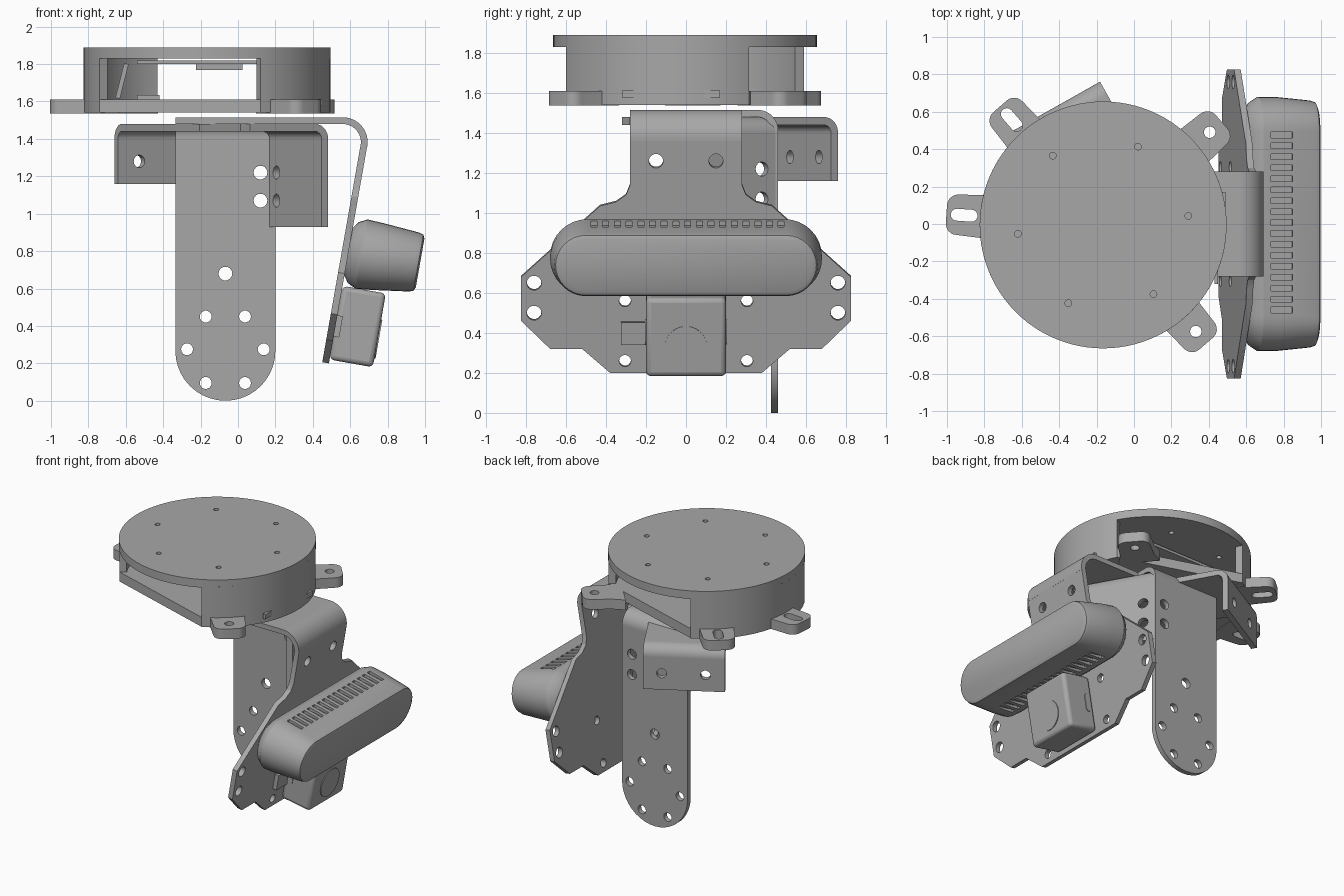
import bpy, bmesh, math
from mathutils import Matrix, Vector

if "Cube" in bpy.data.objects:
    bpy.data.objects.remove(bpy.data.objects["Cube"])

grey = bpy.data.materials.new("plain grey")
grey.use_nodes = True
colour = (0.39, 0.39, 0.39, 1)
grey.diffuse_color = colour
grey.node_tree.nodes["Principled BSDF"].inputs["Base Color"].default_value = colour
parts = []


def add(name, mesh, frame=Matrix()):
    ob = bpy.data.objects.new(name, mesh)
    bpy.context.collection.objects.link(ob)
    ob.matrix_world = frame
    mesh.materials.clear()
    mesh.materials.append(grey)
    parts.append(ob)
    return ob


def make_frame(origin, right, up):
    right, up = Vector(right).normalized(), Vector(up).normalized()
    m = Matrix((right, up, right.cross(up))).transposed().to_4x4()
    m.translation = origin
    return m


def arc(x, y, r, a0, a1, n=16):
    steps = [math.radians(a0 + (a1 - a0) * i / n) for i in range(n + 1)]
    return [(x + r * math.cos(a), y + r * math.sin(a)) for a in steps]


def hole(x, y, r, n=14):
    return arc(x, y, r, 0, 360, n)[:-1]


def sheet(name, outline, thick, frame, holes=()):
    """Flat plate cut from an outline with holes, centred on its own plane."""
    cu = bpy.data.curves.new(name, 'CURVE')
    cu.dimensions, cu.fill_mode, cu.extrude = '2D', 'BOTH', thick / 2
    for pts in [outline, *holes]:
        sp = cu.splines.new('POLY')
        sp.points.add(len(pts) - 1)
        for p, (x, y) in zip(sp.points, pts):
            p.co = (x, y, 0, 1)
        sp.use_cyclic_u = True
    tmp = bpy.data.objects.new(name, cu)
    mesh = bpy.data.meshes.new_from_object(tmp)
    bpy.data.objects.remove(tmp)
    return add(name, mesh, frame)


def box(name, size, loc, frame=Matrix(), bevel=0):
    bm = bmesh.new()
    bmesh.ops.create_cube(bm, size=1)
    bmesh.ops.scale(bm, vec=size, verts=bm.verts)
    bmesh.ops.translate(bm, vec=loc, verts=bm.verts)
    mesh = bpy.data.meshes.new(name)
    bm.to_mesh(mesh)
    bm.free()
    ob = add(name, mesh, frame)
    if bevel:
        mod = ob.modifiers.new("round", 'BEVEL')
        mod.width, mod.segments = bevel, 3
    return ob


def bend(name, flat, r, turn, width, frame, thick=0.036):
    """Flat strip that rolls over downwards at its end."""
    h = thick / 2
    pts = ([(-flat, r + h)] + arc(0, 0, r + h, 90, 90 - turn)
           + arc(0, 0, r - h, 90 - turn, 90) + [(-flat, r - h)])
    return sheet(name, pts, width, frame)


UP = Vector((0, 0, 1))


def level(z):
    return Matrix.Translation((0, 0, z))


# Round housing: lid, two wall segments, clipped floor
CX, CY, R = -0.165, -0.005, 0.66


def on_housing(z):
    return Matrix.Translation((CX, CY, z))


screws = [hole(*arc(0, 0, 0.458, 6 + 60 * k, 0, 1)[0], 0.018) for k in range(6)]
sheet("housing_lid", hole(0, 0, R, 96), 0.06, on_housing(1.86), screws)
spans = [(-64.3, 29.1), (115.7, 209.1)]
floor = []
for i, (a, b) in enumerate(spans):
    outer = arc(0, 0, R, a, b, 32)
    floor += outer
    sheet(f"housing_wall_{i}", outer + arc(0, 0, 0.61, b, a, 32), 0.30, on_housing(1.69))
sheet("housing_floor", floor, 0.07, on_housing(1.576))

# Mounting tabs, two slotted and two with round holes
for i, (ang, slotted) in enumerate([(176, True), (131, True), (41, False), (-49, False)]):
    tip = arc(0.78, 0.048, 0.06, 90, 0, 6)
    edge = [(0.56, 0.14), (0.65, 0.115)] + tip
    outline = edge + [(x, -y) for x, y in reversed(edge)]
    if slotted:
        cut = arc(0.785, 0, 0.032, -90, 90, 8) + arc(0.705, 0, 0.032, 90, 270, 8)
    else:
        cut = hole(0.755, 0, 0.031)
    sheet(f"mount_tab_{i}", outline, 0.074, on_housing(1.574)
          @ Matrix.Rotation(math.radians(ang), 4, 'Z'), [cut])

# Electronics inside the housing
box("circuit_board", (0.75, 0.5, 0.02), (-0.165, 0, 1.81))
box("board_connector", (0.25, 0.12, 0.035), (-0.1, -0.2, 1.785))
box("floor_connector", (0.12, 0.1, 0.03), (-0.48, -0.2, 1.62))
box("board_lever", (0.025, 0.06, 0.19), (0, 0, 0),
    Matrix.Translation((-0.62, -0.2, 1.71)) @ Matrix.Rotation(0.25, 4, 'Y'))
for y in (-0.28, 0.13):
    box("wall_clip", (0.02, 0.08, 0.035), (0.44 if y < 0 else 0.48, y, 1.595))

# Long rounded leg, rolled over into the top plate
LX, LW = -0.0675, 0.535
leg_holes = [(0, 0.68, 0.037), (0.1875, 1.22, 0.037), (0.1875, 1.07, 0.037)]
for s in (-1, 1):
    leg_holes += [(s * 0.105, 0.45, 0.032), (s * 0.205, 0.275, 0.032), (s * 0.105, 0.095, 0.032)]
sheet("leg", [(LW / 2, 1.415)] + [(-LW / 2, 1.415)]
      + arc(0, LW / 2, LW / 2, 180, 360, 20), 0.036,
      make_frame((LX, 0.4425, 0), (1, 0, 0), UP), [hole(*h) for h in leg_holes])
bend("leg_top", 0.64, 0.0825, 90, LW, make_frame((LX, 0.36, 1.415), (0, 1, 0), UP))

# Sensor arm: rolled top strip and tilted wing plate
bend("arm_top", 0.38, 0.115, 100, 0.56, make_frame((0.56, 0, 1.3825), (1, 0, 0), UP))
tilt = math.radians(10)
ARM = make_frame((0.583, 0, 0.75), (0, 1, 0), (math.sin(tilt), 0, math.cos(tilt)))


def t(z):
    return (z - 0.75) / math.cos(tilt)


half = [(0.28, 1.365), (0.28, 1.14), (0.30, 1.09), (0.35, 1.055), (0.43, 1.035),
        (0.825, 0.68), (0.825, 0.46), (0.68, 0.32), (0.52, 0.32), (0.38, 0.2)]
half = [(y, t(z)) for y, z in half]
cuts = []
for s in (-1, 1):
    for y, z, r in [(0.15, 1.26, 0.036), (0.76, 0.65, 0.037), (0.76, 0.5, 0.037),
                    (0.305, 0.26, 0.03), (0.305, 0.56, 0.03)]:
        cuts.append(hole(s * y, t(z), r))
sheet("wing_plate", half + [(-y, z) for y, z in reversed(half)], 0.036,
      ARM @ level(-0.018), cuts)

# Turned bracket below the top plate, with two flanges
E1, E2 = Vector((0.87, 0.49, 0)).normalized(), Vector((0.49, -0.87, 0)).normalized()


def turned(a, b, z):
    return E1 * a + E2 * b + UP * z


bend("rear_flange_bend", 0.85, 0.06, 90, 0.55,
     make_frame(turned(-0.06, -0.672, 1.4), -E2, UP), 0.04)
sheet("rear_flange", [(-0.275, 1.16), (0.275, 1.16), (0.275, 1.4), (-0.275, 1.4)], 0.04,
      make_frame(turned(-0.06, -0.732, 0), E1, UP),
      [hole(x, 1.28, 0.034) for x in (-0.145, 0.15)])
bend("side_flange_bend", 0.4, 0.06, 90, 0.57,
     make_frame(turned(0.315, -0.005, 1.4), E1, UP), 0.04)
sheet("side_flange", [(-0.285, 0.93), (0.285, 0.93), (0.285, 1.4), (-0.285, 1.4)], 0.04,
      make_frame(turned(0.375, -0.005, 0), E2, UP),
      [hole(-0.208, z, 0.036) for z in (1.07, 1.22)])

# Long sensor body: lofted stadium sections (depth, half length, radius, centre)
bm = bmesh.new()
rings = []
for n, length, r, c in [(0, 0.61, 0.13, 0.047), (0.025, 0.65, 0.165, 0.047),
                        (0.07, 0.68, 0.188, 0.047), (0.16, 0.68, 0.181, 0.049),
                        (0.355, 0.66, 0.16, 0.054), (0.378, 0.652, 0.152, 0.055),
                        (0.387, 0.63, 0.132, 0.055)]:
    d = length - r
    pts = arc(d, c, r, -90, 90) + arc(-d, c, r, 90, 270)
    rings.append([bm.verts.new((x, y, n)) for x, y in pts])
for lo, hi in zip(rings, rings[1:]):
    for i in range(len(lo)):
        j = (i + 1) % len(lo)
        bm.faces.new((lo[i], lo[j], hi[j], hi[i]))
bm.faces.new(rings[0][::-1])
bm.faces.new(rings[-1])
mesh = bpy.data.meshes.new("sensor_body")
bm.to_mesh(mesh)
bm.free()
body = add("sensor_body", mesh, ARM)

# Vent slots cut into the top and bottom of the sensor
bm = bmesh.new()
for i in range(17):
    for c in (0.24, -0.145):
        m = Matrix.Translation((-0.46 + 0.0585 * i, c, 0.17)) @ Matrix.Diagonal((0.03, 0.06, 0.12, 1))
        bmesh.ops.create_cube(bm, size=1, matrix=m)
mesh = bpy.data.meshes.new("vent_cutter")
bm.to_mesh(mesh)
bm.free()
cutter = add("vent_cutter", mesh, ARM)
cutter.hide_render = True
cutter.display_type = 'WIRE'
mod = body.modifiers.new("vents", 'BOOLEAN')
mod.operation, mod.object, mod.solver = 'DIFFERENCE', cutter, 'EXACT'
bpy.context.view_layer.update()
cut_mesh = bpy.data.meshes.new_from_object(body.evaluated_get(bpy.context.evaluated_depsgraph_get()))
body.modifiers.clear()
body.data = cut_mesh
parts.remove(cutter)
bpy.data.objects.remove(cutter)

# Small square camera below it, with lens disc, side slots and plug
box("small_camera", (0.4, 0.4, 0.235), (0, -0.338, 0.1175), ARM, 0.025)
sheet("small_camera_lens", hole(0, -0.385, 0.105, 40), 0.008, ARM @ level(0.237))
slot = arc(0, 0.045, 0.02, 0, 180, 8) + arc(0, -0.045, 0.02, 180, 360, 8)
for s in (-1, 1):
    sheet("small_camera_slot", slot, 0.006,
          ARM @ Matrix.Translation((s * 0.202, -0.34, 0.05)) @ Matrix.Rotation(math.pi / 2, 4, 'Y'))
box("camera_plug", (0.13, 0.115, 0.03), (-0.26, -0.355, 0.015), ARM)

# Smooth curved faces, keep folded edges crisp
bpy.ops.object.select_all(action='DESELECT')
for ob in parts:
    ob.select_set(True)
bpy.context.view_layer.objects.active = body
bpy.ops.object.shade_smooth_by_angle(angle=math.radians(30))
